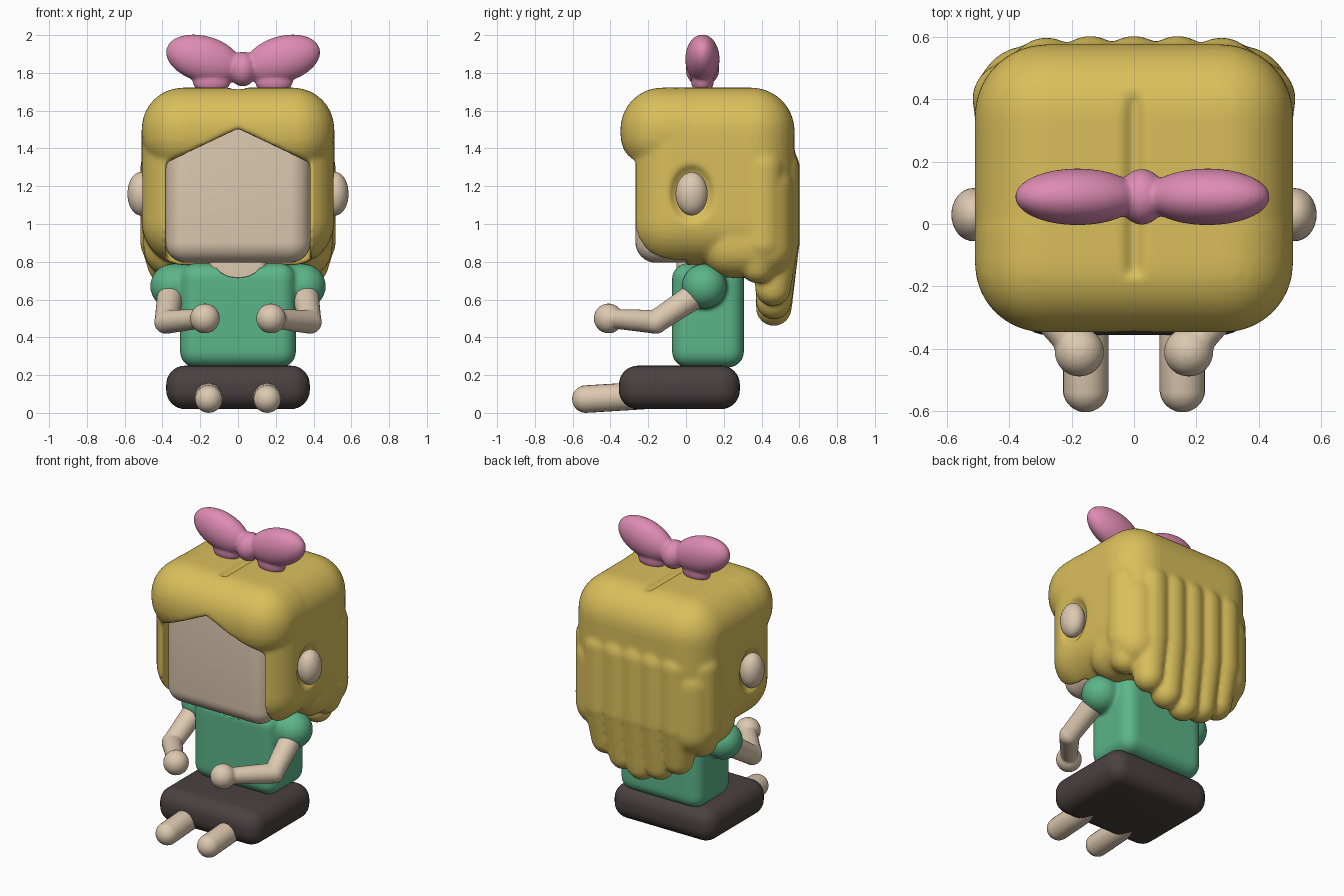
import bpy, bmesh, math
from mathutils import Vector, Matrix

if "Cube" in bpy.data.objects:
    bpy.data.objects.remove(bpy.data.objects["Cube"], do_unlink=True)


def material(name, rgb):
    m = bpy.data.materials.new(name)
    m.use_nodes = True
    m.diffuse_color = (*rgb, 1)
    bsdf = next(n for n in m.node_tree.nodes if n.type == "BSDF_PRINCIPLED")
    bsdf.inputs["Base Color"].default_value = (*rgb, 1)
    return m


BLONDE = material("blonde hair", (0.70, 0.52, 0.105))
SKIN = material("skin", (0.72, 0.58, 0.43))
GREEN = material("green shirt", (0.105, 0.46, 0.25))
PINK = material("pink bow", (0.73, 0.26, 0.45))
DARK = material("dark skirt", (0.07, 0.052, 0.052))


def select(objs):
    bpy.ops.object.select_all(action="DESELECT")
    for o in objs:
        o.select_set(True)
    bpy.context.view_layer.objects.active = objs[0]


def finish(bm, name, mat):
    me = bpy.data.meshes.new(name)
    bm.to_mesh(me)
    bm.free()
    me.materials.append(mat)
    ob = bpy.data.objects.new(name, me)
    bpy.context.scene.collection.objects.link(ob)
    select([ob])
    bpy.ops.object.shade_smooth_by_angle(angle=math.radians(40))
    return ob


def rounded_box(name, lo, hi, r, mat):
    lo, hi = Vector(lo), Vector(hi)
    bm = bmesh.new()
    bmesh.ops.create_cube(bm, size=1, matrix=Matrix.Translation((lo + hi) / 2)
                          @ Matrix.Diagonal((*(hi - lo), 1)))
    bmesh.ops.bevel(bm, geom=bm.edges[:], offset=r, segments=8, profile=0.5,
                    affect="EDGES", clamp_overlap=True)
    return finish(bm, name, mat)


def ellipsoid(name, centre, radii, mat, tilt=0):
    bm = bmesh.new()
    bmesh.ops.create_uvsphere(bm, u_segments=32, v_segments=20, radius=1,
                              matrix=Matrix.Translation(centre) @ Matrix.Rotation(tilt, 4, "Y")
                              @ Matrix.Diagonal((*radii, 1)))
    return finish(bm, name, mat)


def capsule(name, a, b, ra, rb, mat):
    a, b = Vector(a), Vector(b)
    bm = bmesh.new()
    bmesh.ops.create_uvsphere(bm, u_segments=24, v_segments=17, radius=1)
    for v in bm.verts:
        top = v.co.z > 0
        v.co *= rb if top else ra
        v.co.z += (b - a).length if top else 0
    turn = (b - a).to_track_quat("Z", "Y").to_matrix().to_4x4()
    bm.transform(Matrix.Translation(a) @ turn)
    return finish(bm, name, mat)


def prism(name, outline, y0, y1):
    bm = bmesh.new()
    face = bm.faces.new([bm.verts.new((x, y0, z)) for x, z in outline])
    new = bmesh.ops.extrude_face_region(bm, geom=[face])["geom"]
    bmesh.ops.translate(bm, vec=(0, y1 - y0, 0),
                        verts=[g for g in new if isinstance(g, bmesh.types.BMVert)])
    bmesh.ops.recalc_face_normals(bm, faces=bm.faces[:])
    return finish(bm, name, BLONDE)


def cut(targets, cutter):
    cutter.hide_render = True
    for ob in targets:
        mod = ob.modifiers.new("cut", "BOOLEAN")
        mod.operation, mod.solver, mod.object = "DIFFERENCE", "EXACT", cutter
        select([ob])
        bpy.ops.object.modifier_apply(modifier=mod.name)
    bpy.data.objects.remove(cutter, do_unlink=True)


def fuse(name, parts, voxel, rounds):
    """Melt overlapping parts into one soft surface."""
    mat = parts[0].data.materials[0]
    select(parts)
    bpy.ops.object.join()
    ob = parts[0]
    ob.name = name
    mesh = ob.modifiers.new("melt", "REMESH")
    mesh.mode, mesh.voxel_size, mesh.use_smooth_shade = "VOXEL", voxel, True
    soft = ob.modifiers.new("soften", "SMOOTH")
    soft.factor, soft.iterations = 0.5, rounds
    for m in (mesh.name, soft.name):
        bpy.ops.object.modifier_apply(modifier=m)
    ob.data.materials.clear()
    ob.data.materials.append(mat)
    for p in ob.data.polygons:
        p.material_index = 0
    bpy.ops.object.shade_smooth()
    return ob


# Hair: main cap, overhanging fringe and nape, opened for face, ears and parting
cap = rounded_box("hair_cap", (-0.51, -0.298, 0.782), (0.51, 0.575, 1.722), 0.23, BLONDE)
fringe = rounded_box("hair_fringe", (-0.51, -0.347, 1.26), (0.51, 0.2, 1.722), 0.22, BLONDE)
nape = rounded_box("hair_nape", (-0.5, 0.08, 0.715), (0.5, 0.57, 1.35), 0.16, BLONDE)
cut([cap, fringe], prism("face_cutter", [(-0.38, 0.6), (0.38, 0.6), (0.38, 1.325), (0, 1.505),
                                         (-0.38, 1.325)], -0.6, 0))
cut([cap, fringe], prism("parting_cutter", [(0, 1.69), (0.06, 1.74), (-0.06, 1.74)],
                         -0.17, 0.42))
for s in (-1, 1):
    cut([cap], ellipsoid("ear_cutter", (s * 0.53, 0.03, 1.16), (0.075, 0.125, 0.16), BLONDE))

# Hanging back locks: x, y, bottom
locks = []
for x, y, low in [(0, 0.485, 0.455), (0.14, 0.485, 0.49), (-0.14, 0.485, 0.49),
                  (0.28, 0.48, 0.56), (-0.28, 0.48, 0.56), (0.4, 0.4, 0.68), (-0.4, 0.4, 0.68)]:
    tip, middle, root = (x * 0.96, y - 0.02, low + 0.1), (x, y, 0.9), (x, y, 1.3)
    locks.append(capsule("lock", tip, middle, 0.095, 0.118, BLONDE))
    locks.append(capsule("lock", middle, root, 0.118, 0.118, BLONDE))
    locks.append(capsule("lock", root, (x * 0.95, y - 0.08, 1.5), 0.118, 0.1, BLONDE))
fuse("hair", [cap, fringe, nape] + locks, 0.0125, 8)

# Face, neck and ears
rounded_box("face", (-0.385, -0.268, 0.795), (0.385, 0.3, 1.62), 0.11, SKIN)
rounded_box("neck", (-0.15, -0.05, 0.64), (0.15, 0.2, 0.86), 0.04, SKIN)
for side, s in (("left", 1), ("right", -1)):
    ellipsoid(side + "_ear", (s * 0.515, 0.03, 1.16), (0.07, 0.085, 0.115), SKIN)

# Bow: two tilted loops, knot and small feet
bow = [ellipsoid("knot", (0.025, 0.087, 1.82), (0.075, 0.09, 0.092), PINK)]
for s in (-1, 1):
    bow.append(ellipsoid("loop", (0.027 + s * 0.208, 0.087, 1.873), (0.206, 0.091, 0.122),
                         PINK, tilt=-s * math.radians(16)))
    bow.append(ellipsoid("foot", (0.025 + s * 0.165, 0.087, 1.755), (0.1, 0.06, 0.07), PINK))
fuse("bow", bow, 0.009, 7)

# Shirt with puffed sleeves and scooped neckline
shirt = [rounded_box("torso", (-0.307, -0.074, 0.24), (0.307, 0.307, 0.793), 0.085, GREEN)]
for s in (-1, 1):
    shirt.append(capsule("sleeve", (s * 0.2, 0.1, 0.675), (s * 0.345, 0.097, 0.67),
                         0.118, 0.12, GREEN))
cut([fuse("shirt", shirt, 0.011, 8)],
    ellipsoid("neckline_cutter", (0, -0.07, 0.8), (0.125, 0.12, 0.085), SKIN))

# Skirt
rounded_box("skirt", (-0.38, -0.355, 0.02), (0.38, 0.285, 0.25), 0.1, DARK)

# Arms and legs
for side, s in (("left", 1), ("right", -1)):
    shoulder, elbow, hand = [(s * x, y, z) for x, y, z in
                             [(0.36, 0.03, 0.61), (0.38, -0.16, 0.482), (0.175, -0.41, 0.5)]]
    fuse(side + "_arm", [capsule("upper_arm", shoulder, elbow, 0.07, 0.062, SKIN),
                         capsule("forearm", elbow, hand, 0.064, 0.05, SKIN),
                         ellipsoid("hand", hand, (0.079,) * 3, SKIN)], 0.009, 3)
    capsule(side + "_leg", (s * 0.155, -0.53, 0.073), (s * 0.155, -0.22, 0.092),
            0.073, 0.073, SKIN)
bpy.ops.object.select_all(action="DESELECT")
